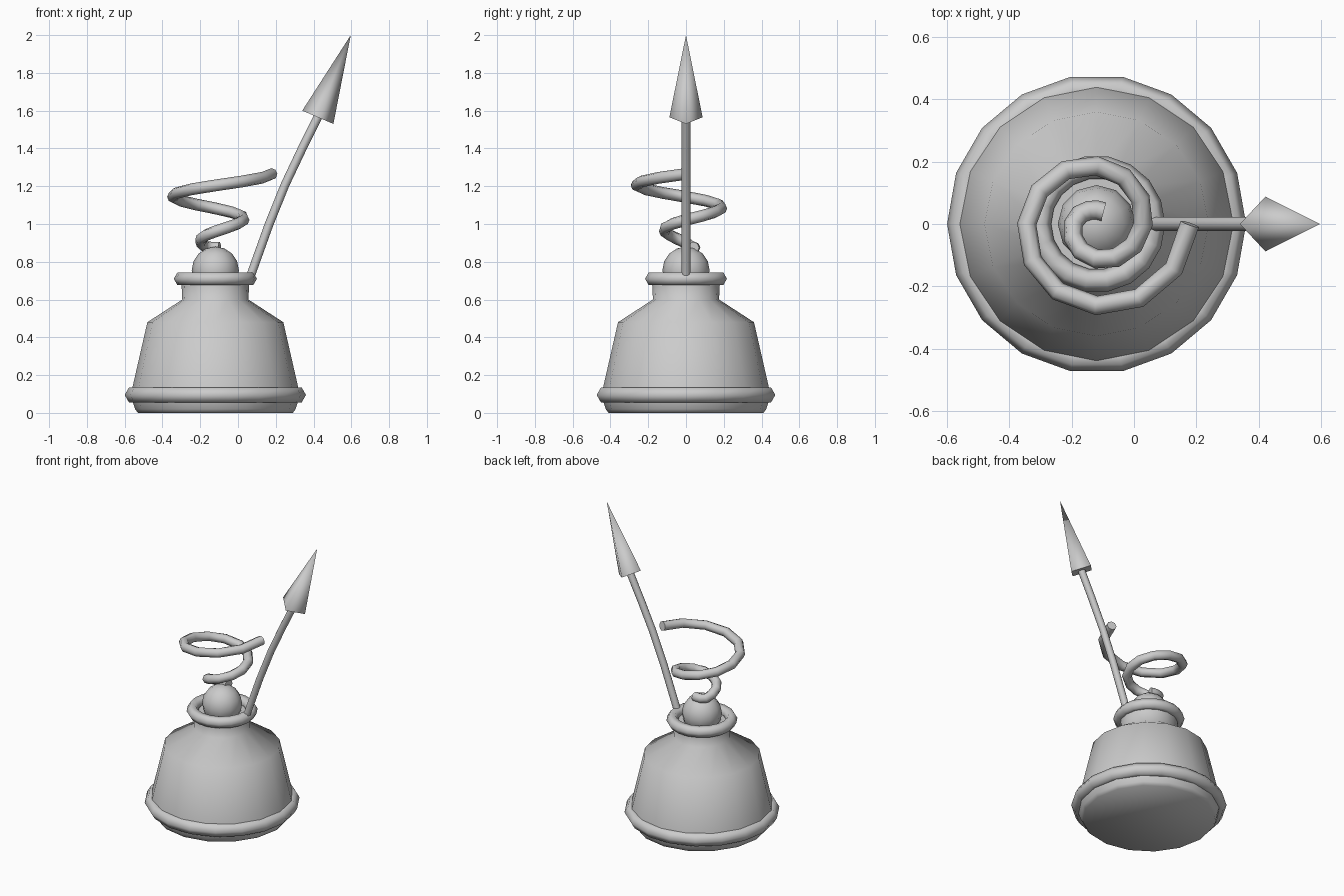
import bpy, math
from mathutils import Vector

cube = bpy.data.objects.get("Cube")
if cube:
    bpy.data.objects.remove(cube, do_unlink=True)

grey = bpy.data.materials.new("plain_grey")
grey.use_nodes = True
colour = (0.6, 0.6, 0.6, 1)
grey.diffuse_color = colour
grey.node_tree.nodes["Principled BSDF"].inputs["Base Color"].default_value = colour

CX = -0.12  # axis of the bottle


def finish(obj, name, angle=60):
    obj.name = name
    obj.data.materials.clear()
    obj.data.materials.append(grey)
    bpy.ops.object.select_all(action='DESELECT')
    obj.select_set(True)
    bpy.context.view_layer.objects.active = obj
    bpy.ops.object.shade_smooth_by_angle(angle=math.radians(angle))


def mesh_object(name, verts, faces, angle=60):
    mesh = bpy.data.meshes.new(name)
    mesh.from_pydata(verts, [], faces)
    mesh.update()
    obj = bpy.data.objects.new(name, mesh)
    bpy.context.collection.objects.link(obj)
    finish(obj, name, angle)


def skin(name, loops, angle=60):
    """Join a run of equal vertex loops and close both ends."""
    n = len(loops[0])
    verts = [v for loop in loops for v in loop]
    faces = [(i * n + j, i * n + (j + 1) % n, (i + 1) * n + (j + 1) % n, (i + 1) * n + j)
             for i in range(len(loops) - 1) for j in range(n)]
    faces += [tuple(reversed(range(n))), tuple(range(len(verts) - n, len(verts)))]
    mesh_object(name, verts, faces, angle)


def lathe(name, profile, sides):
    turns = [2 * math.pi * k / sides for k in range(sides)]
    skin(name, [[(CX + r * math.cos(a), r * math.sin(a), z) for a in turns]
                for r, z in profile])


def tube(name, path, radius, sides, up=Vector((0, 0, 1))):
    loops = []
    for i, p in enumerate(path):
        t = (path[min(i + 1, len(path) - 1)] - path[max(i - 1, 0)]).normalized()
        u = up.cross(t).normalized()
        v = t.cross(u)
        turns = [2 * math.pi * k / sides for k in range(sides)]
        loops.append([p + radius * (math.cos(a) * u + math.sin(a) * v) for a in turns])
    skin(name, loops)


def ring(name, major, minor, z):
    bpy.ops.mesh.primitive_torus_add(location=(CX, 0, z), major_radius=major,
                                     minor_radius=minor, major_segments=18, minor_segments=6)
    finish(bpy.context.object, name, 80)


# Bottle with shoulder and neck
lathe("bottle_body", [(0.41, 0), (0.425, 0.02), (0.447, 0.09), (0.44, 0.13), (0.36, 0.48),
                      (0.175, 0.6), (0.18, 0.7)], 16)
ring("base_ring", 0.435, 0.045, 0.095)
ring("neck_ring", 0.183, 0.037, 0.71)

# Round stopper
bpy.ops.mesh.primitive_uv_sphere_add(segments=12, ring_count=8, radius=0.125,
                                     location=(CX, 0, 0.755))
finish(bpy.context.object, "stopper_ball")

# Widening coil that rises from the stopper
coil = []
for deg in range(60, 721, 30):
    a, r = math.radians(deg), max(0.045, 0.075 + (deg - 180) * 0.000415)
    z = max(0.875, 0.9 + (deg - 180) * 0.000676)
    coil.append(Vector((CX + r * math.cos(a), r * math.sin(a), z)))
tube("coil", coil, 0.031, 8)

# Curved shaft and pointed head
shaft = [Vector((x, 0, z)) for x, z in
         [(0.07, 0.735), (0.165, 1.0), (0.25, 1.21), (0.34, 1.4), (0.425, 1.57)]]
tube("arrow_shaft", shaft, 0.023, 8, Vector((0, 1, 0)))
mesh_object("arrow_head",
            [(0.34, 0, 1.6), (0.422, -0.088, 1.565), (0.505, 0, 1.53), (0.422, 0.088, 1.565),
             (0.597, 0, 2.0)],
            [(0, 1, 4), (1, 2, 4), (2, 3, 4), (3, 0, 4), (3, 2, 1, 0)], 95)
